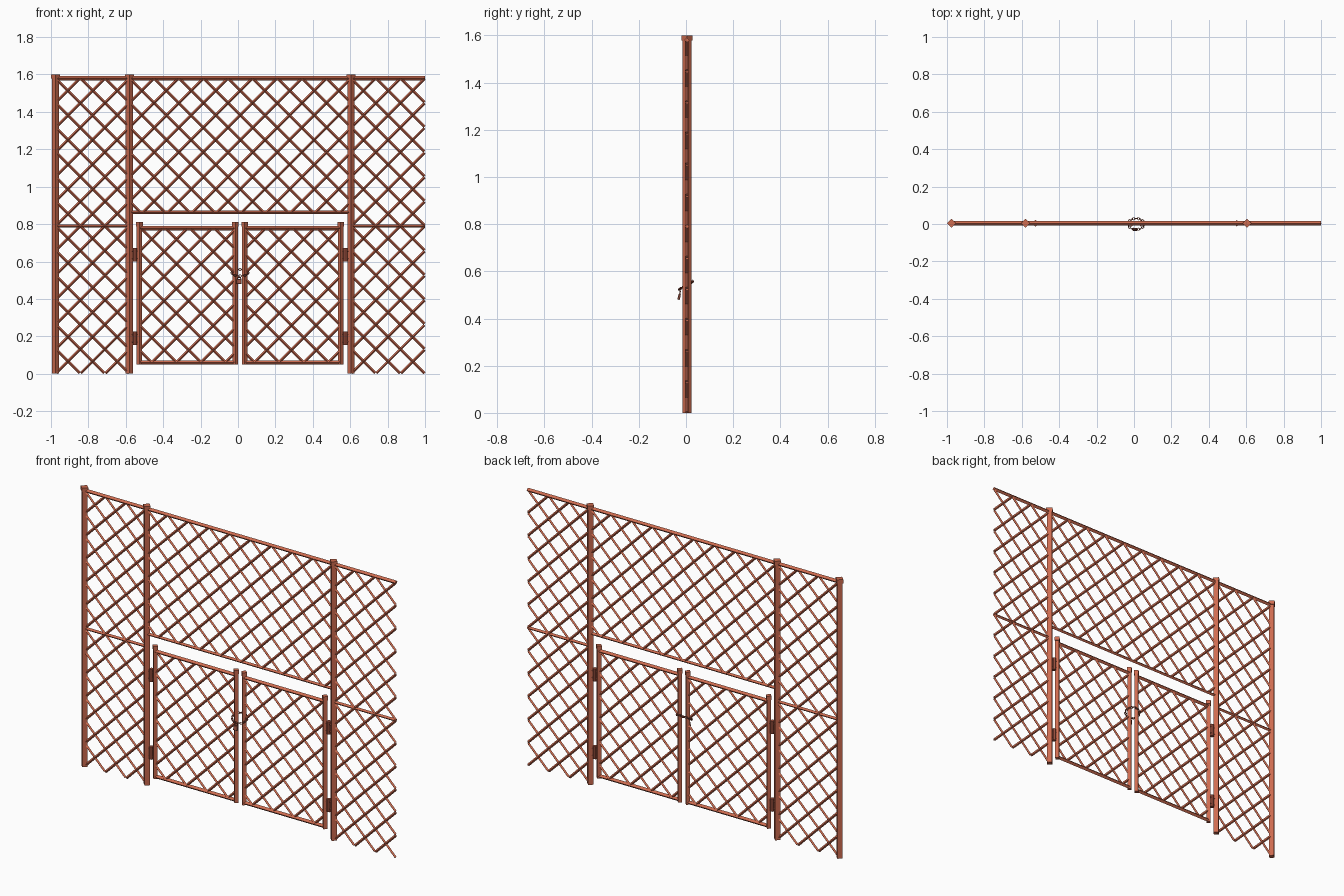
import bpy, bmesh, math
from mathutils import Vector, Matrix

if "Cube" in bpy.data.objects:
    bpy.data.objects.remove(bpy.data.objects["Cube"])

Y0 = 0.004            # plane of the fence
P = 0.395 / 3         # lattice period
H = 1.58              # fence height


def material(name, col):
    m = bpy.data.materials.new(name)
    m.diffuse_color = (*col, 1)
    m.use_nodes = True
    m.node_tree.nodes["Principled BSDF"].inputs["Base Color"].default_value = m.diffuse_color
    return m


PAINT = material("red_paint", (0.62, 0.15, 0.08))
IRON = material("dark_iron", (0.36, 0.09, 0.055))


def finish(bm, name, mat):
    bmesh.ops.recalc_face_normals(bm, faces=bm.faces)
    me = bpy.data.meshes.new(name)
    bm.to_mesh(me)
    bm.free()
    me.materials.append(mat)
    ob = bpy.data.objects.new(name, me)
    bpy.context.collection.objects.link(ob)
    return ob


def bar(bm, a, b, r, sides=4):
    """Prism between two (x, z) points, one edge facing the front."""
    a, b = Vector((a[0], Y0, a[1])), Vector((b[0], Y0, b[1]))
    d = (b - a).normalized()
    v = Vector((0, 1, 0))
    u = d.cross(v)
    ang = [2 * math.pi * i / sides for i in range(sides)]
    rings = [[bm.verts.new(p + r * (math.cos(t) * u + math.sin(t) * v)) for t in ang]
             for p in (a, b)]
    for i in range(sides):
        j = (i + 1) % sides
        bm.faces.new((rings[0][i], rings[0][j], rings[1][j], rings[1][i]))
    bm.faces.new(rings[0])
    bm.faces.new(rings[1])


def post(name, x, z0, z1, r, cap_r, cap_h):
    bm = bmesh.new()
    bar(bm, (x, z0), (x, z1 - cap_h), r)
    bar(bm, (x, z1 - cap_h), (x, z1), cap_r)
    finish(bm, name, PAINT)


def rail(name, x0, x1, z, r):
    bm = bmesh.new()
    bar(bm, (x0, z), (x1, z), r)
    finish(bm, name, PAINT)


def lattice(name, x0, x1, z0, z1, ox, oz, r=0.0075):
    """Diagonal bars through crossings at (ox, oz), clipped to a rectangle."""
    bm = bmesh.new()
    for s in (1, -1):
        for k in range(-40, 41):
            xo = ox + k * P                      # x = xo + s * (z - oz)
            lims = sorted((oz + (x0 - xo) / s, oz + (x1 - xo) / s))
            lo, hi = max(z0, lims[0]), min(z1, lims[1])
            if hi - lo > 0.012:
                bar(bm, (xo + s * (lo - oz), lo), (xo + s * (hi - oz), hi), r)
    finish(bm, name, PAINT)


# Main posts and rails
for n, x in (("end_post", -0.976), ("left_gate_post", -0.581), ("right_gate_post", 0.604)):
    post(n, x, 0, 1.6, 0.0195, 0.024, 0.022)
rail("top_rail", -0.976, 1.0, H, 0.011)
rail("left_mid_rail", -0.976, -0.581, 0.79, 0.009)
rail("right_mid_rail", 0.604, 1.0, 0.79, 0.009)
rail("gate_header_rail", -0.581, 0.604, 0.864, 0.009)

# Fixed lattice panels
lattice("left_lattice", -0.976, -0.581, 0.003, H, 1.0, 0)
lattice("right_lattice", 0.604, 0.997, 0.003, H, 1.0, 0)
lattice("upper_lattice", -0.581, 0.604, 0.864, H, 1.0, 0)

# Two mirrored gate leaves with hinges
MID = 0.011
for side, s in (("left", -1), ("right", 1)):
    inner, outer = MID + s * 0.025, MID + s * 0.538
    post(side + "_leaf_inner_post", inner, 0.05, 0.81, 0.015, 0.018, 0.022)
    post(side + "_leaf_outer_post", outer, 0.05, 0.81, 0.015, 0.018, 0.022)
    a, b = sorted((inner, outer))
    rail(side + "_leaf_top_rail", a, b, 0.778, 0.011)
    rail(side + "_leaf_bottom_rail", a, b, 0.061, 0.011)
    lattice(side + "_leaf_lattice", a, b, 0.061, 0.778, outer, 0.785)
    bm = bmesh.new()
    for z in (0.635, 0.19):
        x = MID + s * 0.562
        bar(bm, (x, z - 0.036), (x, z + 0.036), 0.012, 8)
        for dz in (-0.02, 0.02):
            bar(bm, (outer, z + dz), (MID + s * 0.593, z + dz), 0.006)
    finish(bm, side + "_hinges", IRON)


def ring(bm, M, R, r, seg=8, sides=5, stretch=1.0):
    """Closed oval link lying in the local xy plane."""
    vs = []
    for i in range(seg):
        t = 2 * math.pi * i / seg
        vs.append([bm.verts.new(M @ Vector((
            stretch * (R + r * math.cos(q)) * math.cos(t),
            (R + r * math.cos(q)) * math.sin(t), r * math.sin(q))))
            for q in (2 * math.pi * j / sides for j in range(sides))])
    for i in range(seg):
        for j in range(sides):
            i2, j2 = (i + 1) % seg, (j + 1) % sides
            bm.faces.new((vs[i][j], vs[i2][j], vs[i2][j2], vs[i][j2]))


# Chain looped round the two inner posts, sagging at the front
def chain_pt(t):
    y = 0.029 * math.sin(t)
    return Vector((MID + 0.044 * math.cos(t), y, 0.54 + 0.6 * y))


bm = bmesh.new()
N = 20
for i in range(N):
    t = 2 * math.pi * i / N
    tan = (chain_pt(t + 0.01) - chain_pt(t - 0.01)).normalized()
    side = tan.cross(Vector((0, 0, 1))).normalized()
    up = side.cross(tan)
    if i % 2:
        side, up = up, -side
    M = Matrix((tan, side, up)).transposed().to_4x4()
    M.translation = chain_pt(t)
    ring(bm, M, 0.006, 0.0019, stretch=1.4)
finish(bm, "chain", IRON)

# Padlock hanging from the front of the chain
bm = bmesh.new()
tilt = Matrix.Translation((0.006, -0.029, 0.492)) @ Matrix.Rotation(math.radians(-12), 4, 'X')
bmesh.ops.create_cube(bm, size=1, matrix=tilt @ Matrix.Diagonal((0.026, 0.010, 0.026, 1)))
bmesh.ops.bevel(bm, geom=bm.edges[:], offset=0.002, segments=1, affect='EDGES')
ring(bm, tilt @ Matrix.Translation((0, 0, 0.014)) @ Matrix.Rotation(math.pi / 2, 4, 'X'),
     0.010, 0.0025, seg=12)
finish(bm, "padlock", IRON)
